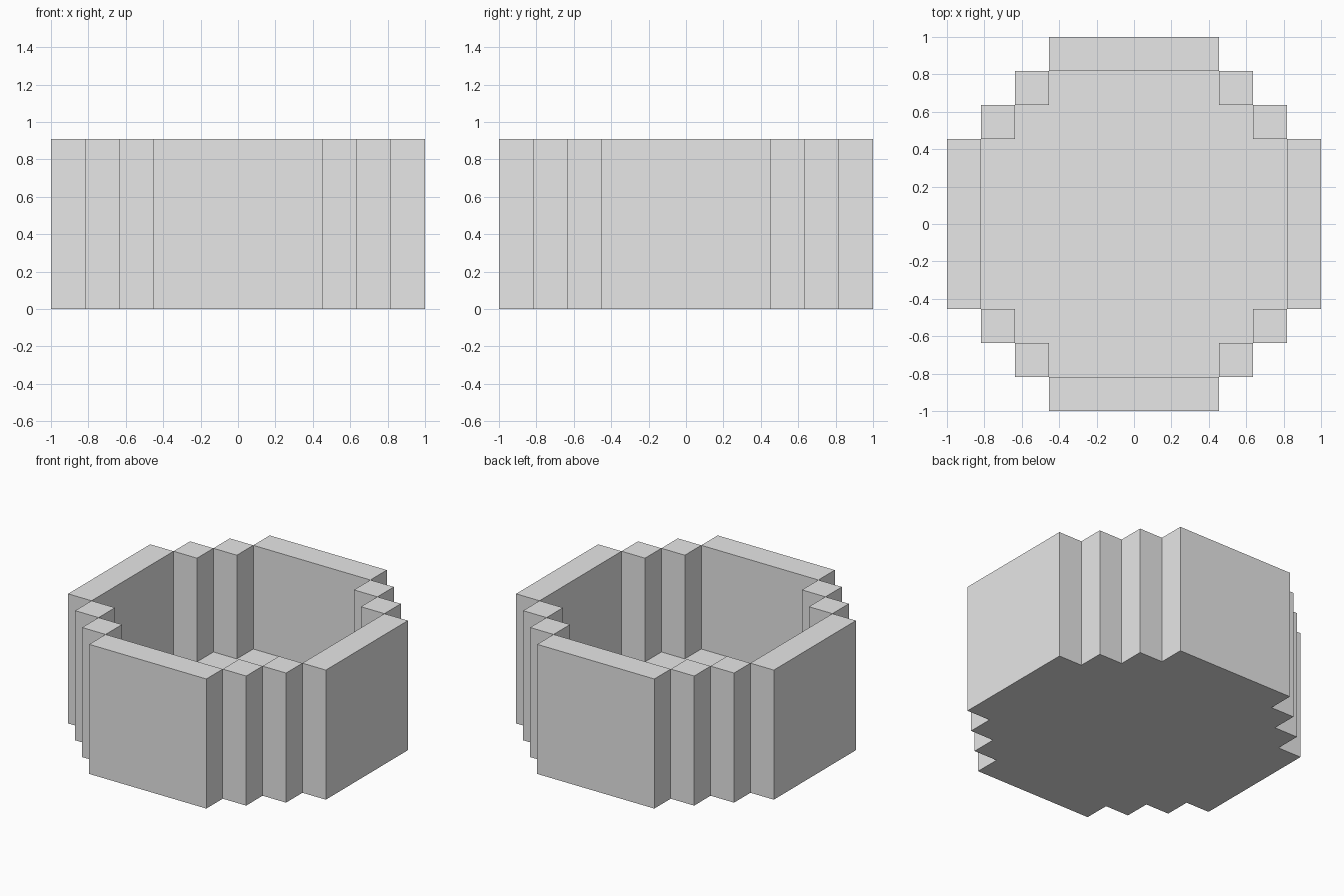
import bpy
import bmesh

cube = bpy.data.objects.get("Cube")
if cube:
    bpy.data.objects.remove(cube, do_unlink=True)

U = 2 / 11            # one block
HEIGHT, FLOOR = 5 * U, U

grey = bpy.data.materials.new("light_grey")
grey.use_nodes = True
colour = (0.8, 0.8, 0.8, 1)
grey.diffuse_color = colour
grey.node_tree.nodes["Principled BSDF"].inputs["Base Color"].default_value = colour


def four_turns(points):
    """Repeat a list of points by quarter turns, counter-clockwise."""
    loop = []
    for _ in range(4):
        loop += points
        points = [(-y, x) for x, y in points]
    return loop


def face(bm, points, z):
    return bm.faces.new([bm.verts.new((x * U, y * U, z)) for x, y in points])


def sides(bm, loop, z0, z1):
    for (ax, ay), (bx, by) in zip(loop, loop[1:] + loop[:1]):
        corners = [(ax, ay, z0), (bx, by, z0), (bx, by, z1), (ax, ay, z1)]
        bm.faces.new([bm.verts.new((x * U, y * U, z)) for x, y, z in corners])


# Stepped outlines of the outside and of the cavity
outer = four_turns([(5.5, 2.5), (4.5, 2.5), (4.5, 3.5), (3.5, 3.5),
                    (3.5, 4.5), (2.5, 4.5), (2.5, 5.5)])
inner = four_turns([(4.5, 2.5), (3.5, 2.5), (3.5, 3.5), (2.5, 3.5), (2.5, 4.5)])

bm = bmesh.new()

# Outside walls and underside
sides(bm, outer, 0, HEIGHT)
face(bm, outer[::-1], 0)

# Cavity walls and floor
sides(bm, inner[::-1], FLOOR, HEIGHT)
face(bm, inner, FLOOR)

# Rim: a long wall top and two corner pillar tops per quarter
for x0, y0, x1, y1 in [(4.5, -2.5, 5.5, 2.5), (3.5, 2.5, 4.5, 3.5), (2.5, 3.5, 3.5, 4.5)]:
    rim = four_turns([(x0, y0), (x1, y0), (x1, y1), (x0, y1)])
    for i in range(0, len(rim), 4):
        face(bm, rim[i:i + 4], HEIGHT)

bmesh.ops.remove_doubles(bm, verts=bm.verts[:], dist=0.0001)
mesh = bpy.data.meshes.new("stepped_basin")
bm.to_mesh(mesh)
bm.free()
mesh.materials.append(grey)
basin = bpy.data.objects.new("stepped_basin", mesh)
bpy.context.collection.objects.link(basin)
